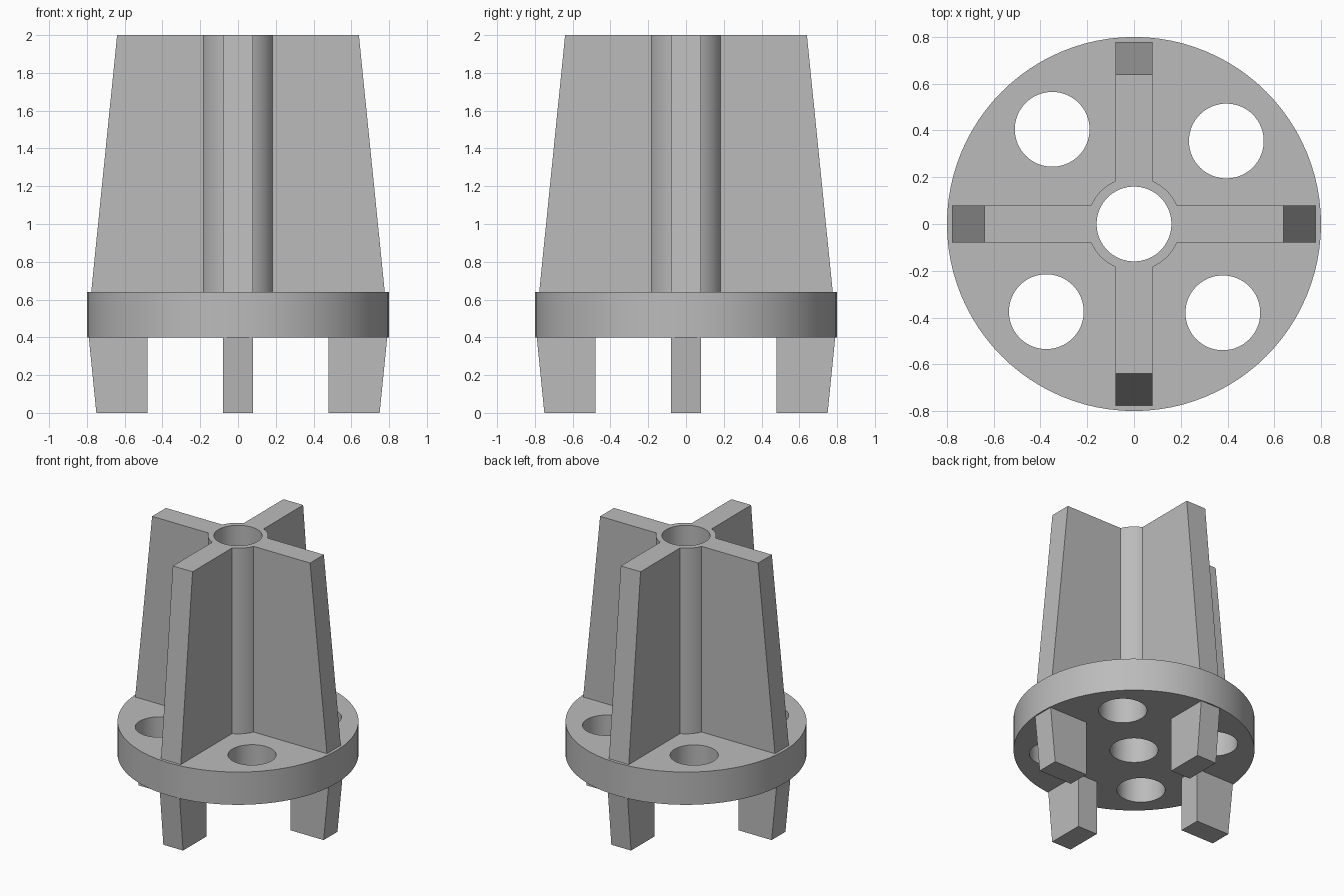
import bpy, bmesh, math
from mathutils import Matrix

if "Cube" in bpy.data.objects:
    bpy.data.objects.remove(bpy.data.objects["Cube"], do_unlink=True)

grey = bpy.data.materials.new("plain_grey")
grey.use_nodes = True
colour = (0.5, 0.5, 0.5, 1)
grey.diffuse_color = colour
grey.node_tree.nodes["Principled BSDF"].inputs["Base Color"].default_value = colour

BORE, HUB, DISC = 0.16, 0.2, 0.8
HALF = 0.08                      # half thickness of fins and legs
LOW, HIGH, TOP = 0.4, 0.64, 2.0  # disc underside, disc top, fin top


def finish(name, bm):
    bmesh.ops.recalc_face_normals(bm, faces=bm.faces)
    mesh = bpy.data.meshes.new(name)
    bm.to_mesh(mesh)
    bm.free()
    mesh.materials.append(grey)
    obj = bpy.data.objects.new(name, mesh)
    bpy.context.collection.objects.link(obj)
    return obj


def cylinder(name, radius, z0, z1, x=0, y=0, sides=64):
    bm = bmesh.new()
    bmesh.ops.create_cone(bm, cap_ends=True, segments=sides, radius1=radius,
                          radius2=radius, depth=z1 - z0,
                          matrix=Matrix.Translation((x, y, (z0 + z1) / 2)))
    return finish(name, bm)


def blade(name, profile, turn):
    """Extrude an (x, z) outline to the blade thickness and turn it about z."""
    bm = bmesh.new()
    face = bm.faces.new([bm.verts.new((x, -HALF, z)) for x, z in profile])
    new = bmesh.ops.extrude_face_region(bm, geom=[face])["geom"]
    moved = [v for v in new if isinstance(v, bmesh.types.BMVert)]
    bmesh.ops.translate(bm, verts=moved, vec=(0, 2 * HALF, 0))
    bmesh.ops.rotate(bm, verts=bm.verts, matrix=Matrix.Rotation(turn, 3, "Z"))
    return finish(name, bm)


def combine(obj, tool, operation):
    mod = obj.modifiers.new("combine", "BOOLEAN")
    mod.operation, mod.solver, mod.object = operation, "EXACT", tool
    bpy.context.view_layer.objects.active = obj
    bpy.ops.object.modifier_apply(modifier=mod.name)
    bpy.data.objects.remove(tool, do_unlink=True)


def smooth(obj):
    bpy.ops.object.select_all(action="DESELECT")
    obj.select_set(True)
    bpy.context.view_layer.objects.active = obj
    bpy.ops.object.shade_smooth_by_angle(angle=math.radians(20))


# Base disc with a centre bore and four slightly uneven holes
disc = cylinder("base_disc", DISC, LOW, HIGH, sides=96)
for x, y in [(0, 0), (-0.35, 0.405), (0.395, 0.355), (-0.375, -0.375), (0.38, -0.38)]:
    combine(disc, cylinder("hole_cutter", BORE, LOW - 0.1, HIGH + 0.1, x, y), "DIFFERENCE")
smooth(disc)

# Hub and four tapered fins joined into one cross, then bored through
cross = cylinder("hub_and_fins", HUB, HIGH, TOP)
fin = [(0.1, HIGH), (0.777, HIGH), (0.64, TOP), (0.1, TOP)]
for i in range(4):
    combine(cross, blade("fin", fin, i * math.pi / 2), "UNION")
combine(cross, cylinder("bore_cutter", BORE, HIGH - 0.1, TOP + 0.1), "DIFFERENCE")
smooth(cross)

# Four tapered legs under the disc
leg = [(0.48, 0), (0.75, 0), (0.79, LOW), (0.48, LOW)]
for i, side in enumerate(("left", "back", "right", "front")):
    blade(side + "_leg", leg, i * math.pi / 2)
